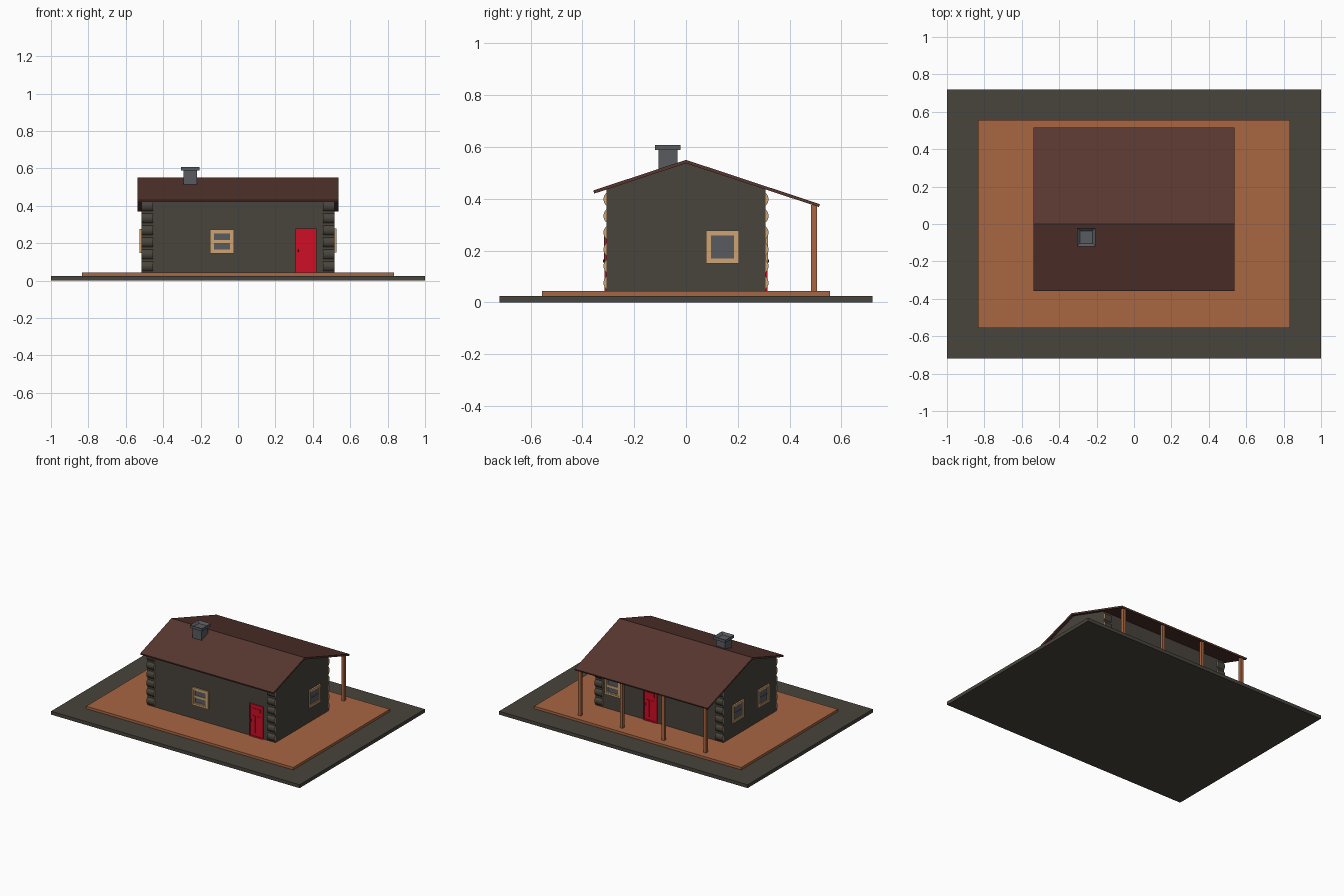
import bpy, bmesh, math
from mathutils import Matrix, Vector

if "Cube" in bpy.data.objects:
    bpy.data.objects.remove(bpy.data.objects["Cube"])


def material(name, r, g, b):
    def lin(c):
        c /= 255
        return c / 12.92 if c <= 0.04045 else ((c + 0.055) / 1.055) ** 2.4
    m = bpy.data.materials.new(name)
    m.diffuse_color = (lin(r), lin(g), lin(b), 1)
    m.use_nodes = True
    m.node_tree.nodes["Principled BSDF"].inputs["Base Color"].default_value = m.diffuse_color
    return m


DARK = material("dark_timber", 72, 68, 60)
ORANGE = material("orange_wood", 168, 102, 66)
ROOF = material("roof_brown", 88, 55, 48)
GREY = material("stone_grey", 88, 91, 96)
TAN = material("cut_wood", 205, 164, 116)
RED = material("door_red", 206, 14, 38)
BLACK = material("soot_black", 38, 38, 40)


def finish(name, bm, mats, matrix=Matrix()):
    bmesh.ops.recalc_face_normals(bm, faces=bm.faces)
    me = bpy.data.meshes.new(name)
    bm.to_mesh(me)
    bm.free()
    for m in mats:
        me.materials.append(m)
    ob = bpy.data.objects.new(name, me)
    ob.matrix_world = matrix
    bpy.context.collection.objects.link(ob)
    return ob


def add_box(bm, lo, hi, index=0):
    lo, hi = Vector(lo), Vector(hi)
    mat = Matrix.Translation((lo + hi) / 2) @ Matrix.Diagonal((*(hi - lo), 1))
    for v in bmesh.ops.create_cube(bm, size=1, matrix=mat)["verts"]:
        for f in v.link_faces:
            f.material_index = index


def box(name, lo, hi, mat):
    bm = bmesh.new()
    add_box(bm, lo, hi)
    return finish(name, bm, [mat])


def extrude_x(name, profile, half, mat):
    """Extrude a (y, z) outline symmetrically along x."""
    bm = bmesh.new()
    face = bm.faces.new([bm.verts.new((-half, y, z)) for y, z in profile])
    new = bmesh.ops.extrude_face_region(bm, geom=[face])["geom"]
    bmesh.ops.translate(bm, vec=(2 * half, 0, 0),
                        verts=[g for g in new if isinstance(g, bmesh.types.BMVert)])
    return finish(name, bm, [mat])


# Ground slab and deck
box("ground_slab", (-1, -0.72, 0), (1, 0.72, 0.025), DARK)
FLOOR = 0.043
box("deck", (-0.833, -0.555, 0.025), (0.833, 0.555, FLOOR), ORANGE)

# Walls with gables, and the uneven roof that covers the porch
WX, WY = 0.516, 0.306
extrude_x("walls", [(-WY, FLOOR), (WY, FLOOR), (WY, 0.437), (0, 0.541), (-WY, 0.437)],
          WX, DARK)
extrude_x("roof", [(-0.358, 0.432), (0, 0.55), (0.517, 0.379),
                   (0.513, 0.368), (0, 0.537), (-0.354, 0.420)], 0.536, ROOF)

# Stacked log ends at the four corners, dark sides and cut ends
R, PITCH = 0.0325, 0.0645
for sx in (-1, 1):
    for sy in (-1, 1):
        bm = bmesh.new()
        for i in range(6):
            pos = (sx * 0.485, sy * (WY + 0.013 - R), FLOOR + R + i * PITCH)
            bmesh.ops.create_cone(
                bm, cap_ends=True, segments=16, radius1=R, radius2=R, depth=0.06,
                matrix=Matrix.Translation(pos) @ Matrix.Rotation(math.pi / 2, 4, 'Y'))
        for f in bm.faces:
            f.material_index = 1 if abs(f.normal.x) > 0.9 else 0
            f.smooth = f.material_index == 0
        ob = finish("corner_logs", bm, [DARK, TAN])
        bpy.ops.object.select_all(action='DESELECT')
        ob.select_set(True)
        bpy.context.view_layer.objects.active = ob
        bpy.ops.object.shade_smooth_by_angle()

# Porch posts
for x in (-0.504, -0.168, 0.168, 0.504):
    box("porch_post", (x - 0.011, 0.483, FLOOR), (x + 0.011, 0.505, 0.375), ORANGE)

# Chimney stack and hollow cap
CX, CY = -0.255, -0.07
box("chimney_stack", (CX - 0.037, CY - 0.037, 0.48), (CX + 0.037, CY + 0.037, 0.59), GREY)
bm = bmesh.new()
bmesh.ops.create_cube(bm, size=1, matrix=Matrix.Translation((CX, CY, 0.598))
                      @ Matrix.Diagonal((0.098, 0.098, 0.02, 1)))
bm.normal_update()
top = max(bm.faces, key=lambda f: f.normal.z)
bmesh.ops.inset_region(bm, faces=[top], thickness=0.022)
bmesh.ops.translate(bm, verts=top.verts, vec=(0, 0, -0.015))
finish("chimney_cap", bm, [GREY])


def placed(x, y, z, turn):
    return Matrix.Translation((x, y, z)) @ Matrix.Rotation(math.radians(turn), 4, 'Z')


def add_frame(bm, w, h, bar, depth, index=0, z=0):
    """Four bars round a w by h opening edge, standing out towards -y."""
    a, b = w / 2, h / 2
    for s in (-1, 1):
        add_box(bm, (s * a - (bar if s > 0 else 0), -depth, z - b),
                (s * a + (bar if s < 0 else 0), 0.004, z + b), index)
        add_box(bm, (-a + bar, -depth, z + s * b - (bar if s > 0 else 0)),
                (a - bar, 0.004, z + s * b + (bar if s < 0 else 0)), index)


def window(name, matrix, split):
    bm = bmesh.new()
    add_frame(bm, 0.128, 0.128, 0.013, 0.010)
    add_box(bm, (-0.051, -0.002, -0.051), (0.051, 0.004, 0.051), 1)
    if split:  # two sashes, one above the other
        for z in (-0.0255, 0.0255):
            add_frame(bm, 0.102, 0.051, 0.008, 0.006, 0, z)
    else:      # one sash with a thin bar
        add_frame(bm, 0.102, 0.102, 0.006, 0.006)
        add_box(bm, (-0.045, -0.005, -0.002), (0.045, 0.0, 0.002), 1)
    finish(name, bm, [TAN, GREY], matrix)


def door(name, matrix):
    bm = bmesh.new()
    add_box(bm, (-0.056, -0.005, 0), (0.056, 0.004, 0.236))
    add_frame(bm, 0.112, 0.236, 0.009, 0.009, 0, 0.118)
    add_box(bm, (-0.034, -0.008, 0.182), (0.034, 0, 0.208))
    for x in (-0.019, 0.019):
        add_box(bm, (x - 0.013, -0.008, 0.03), (x + 0.013, 0, 0.155))
    add_box(bm, (-0.045, -0.014, 0.110), (-0.037, 0, 0.122), 1)
    finish(name, bm, [RED, BLACK], matrix)


# Windows on all four walls
window("front_window", placed(-0.085, -WY, 0.209, 0), True)
window("back_window", placed(0.37, WY, 0.211, 180), True)
window("right_window", placed(WX, 0.141, 0.214, 90), False)
window("left_window", placed(-WX, 0.145, 0.212, -90), False)
window("left_window", placed(-WX, -0.148, 0.212, -90), False)

# Front and back doors
door("front_door", placed(0.364, -WY, FLOOR, 0))
door("back_door", placed(0.07, WY, FLOOR, 180))
